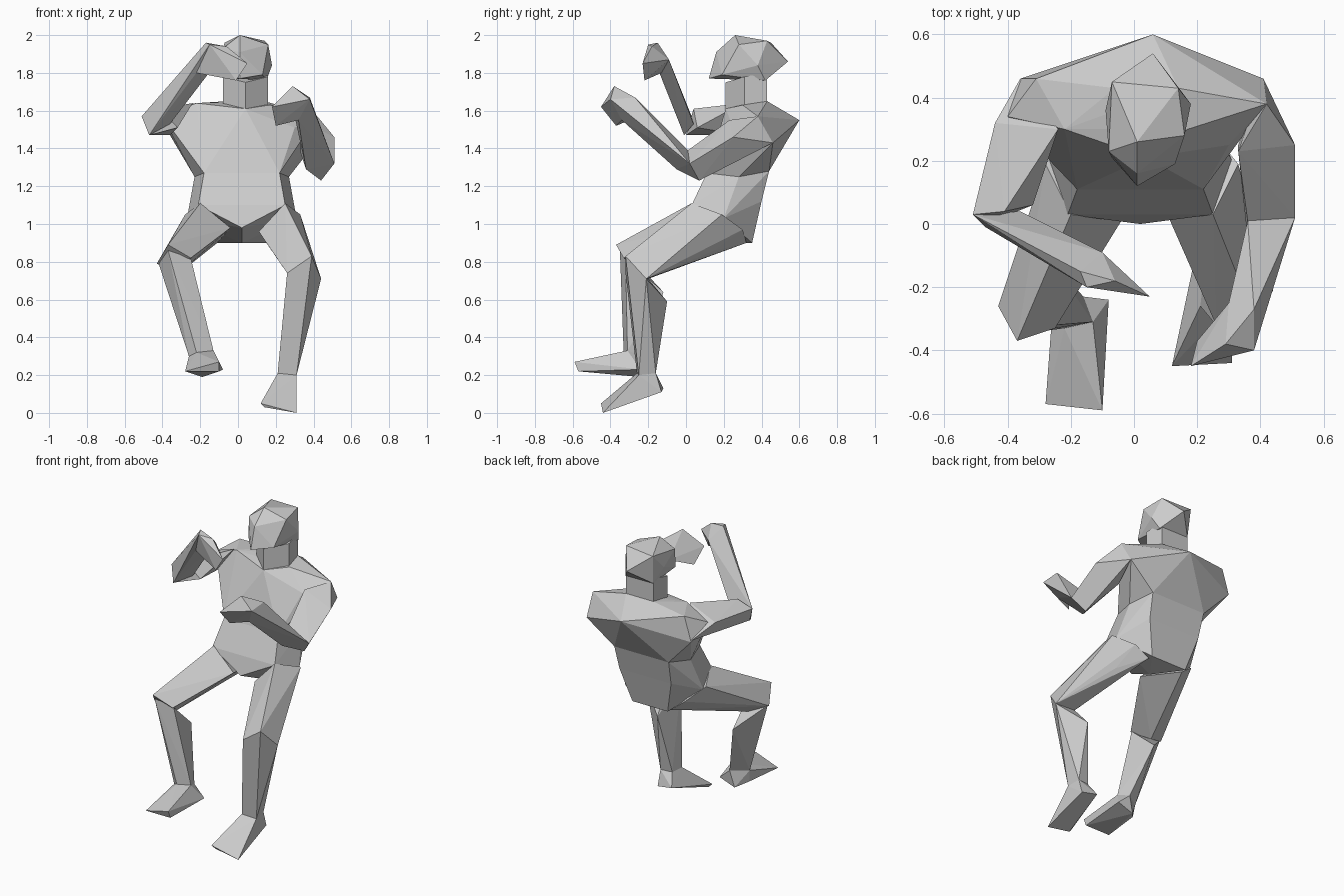
import bpy
import bmesh
from mathutils import Vector

default_cube = bpy.data.objects.get("Cube")
if default_cube:
    bpy.data.objects.remove(default_cube, do_unlink=True)

# One flat grey for the whole figure
grey = bpy.data.materials.new("plain grey")
grey.use_nodes = True
colour = (0.6, 0.6, 0.6, 1)
grey.diffuse_color = colour
grey.node_tree.nodes["Principled BSDF"].inputs["Base Color"].default_value = colour

HUNDREDTH = 0.01
BODY_MIDDLE = 2
NECK_MIDDLE = 4


def pair(x, y, z, middle=BODY_MIDDLE):
    """Two matching points on either side of a middle line."""
    return [(middle - x, y, z), (middle + x, y, z)]


def faceted_part(name, *sections):
    """Skin cross-sections (given in hundredths) with a tight faceted shell."""
    bm = bmesh.new()
    for section in sections:
        for point in section:
            bm.verts.new(Vector(point) * HUNDREDTH)
    bmesh.ops.convex_hull(bm, input=bm.verts[:])
    unused = [v for v in bm.verts if not v.link_faces]
    bmesh.ops.delete(bm, geom=unused, context='VERTS')
    bmesh.ops.recalc_face_normals(bm, faces=bm.faces[:])
    mesh = bpy.data.meshes.new(name)
    bm.to_mesh(mesh)
    bm.free()
    mesh.materials.append(grey)
    part = bpy.data.objects.new(name, mesh)
    bpy.context.collection.objects.link(part)
    return part


def jointed_limb(names, *joints):
    """Chain of parts in which neighbours share a joint section."""
    for name, start, end in zip(names, joints, joints[1:]):
        faceted_part(name, start, end)


# Torso: shoulders, waist, hips and seat
neck_root = pair(10, 43, 165, NECK_MIDDLE)
collar = neck_root + [(-22, 30, 164), (17, 30, 163), (4, 21, 161), (30, 25, 151), (6, 60, 155)]
shoulders = [(-36, 46, 147), (-31, 46, 163), (-40, 34, 157), (41, 46, 143), (42, 38, 157)]
waist = pair(20, 11, 127) + pair(25, 28, 125) + pair(20, 44, 128)
hips = pair(23, 3, 110) + pair(29, 20, 103) + pair(19, 40, 112)
seat = pair(13, 35, 90) + [(2, 0, 98), (2, 17, 90)]
faceted_part("chest", collar, shoulders, waist)
faceted_part("abdomen", waist, hips)
faceted_part("pelvis", hips, seat)

# Neck and head
neck_base = neck_root + pair(12, 31, 163, NECK_MIDDLE) + [(NECK_MIDDLE, 21, 160)]
neck_top = [(x, y, z + 15) for x, y, z in neck_base]
faceted_part("neck", neck_base, neck_top)
crown = [(1, 26, 200), (-7, 45, 196), (14, 43, 197), (16, 28, 195), (-8, 23, 193)]
face_line = [(1, 16, 191), (6, 54, 186), (18, 38, 184), (-9, 36, 186)]
jaw = [(1, 12, 177), (13, 19, 179), (-7, 21, 180), (15, 42, 176), (-6, 43, 177)]
faceted_part("head", crown, face_line, jaw)

# Right arm, bent up with the hand at the brow
right_shoulder = [(-36, 46, 148), (-44, 32, 157), (-36, 30, 147), (-24, 30, 164)]
right_elbow = [(-51, 3, 157), (-47, 0, 147), (-41, 4, 161), (-32, 6, 151)]
right_forearm_root = [(-51, 3, 157), (-47, -1, 147), (-36, 4, 153), (-41, -4, 156)]
right_wrist = [(-17, -15, 196), (-22, -13, 180), (-10, -9, 187), (-15, -20, 195)]
right_fingers = [(5, -23, 185), (-1, -22, 176), (-6, -18, 194)]
faceted_part("right_upper_arm", right_shoulder, right_elbow)
jointed_limb(["right_forearm", "right_hand"],
             right_forearm_root, right_wrist, right_fingers)

# Left arm, reaching forward
left_shoulder = [(41, 46, 143), (51, 25, 146), (42, 38, 157), (33, 23, 155), (33, 25, 138)]
left_elbow = [(51, 2, 132), (44, 7, 123), (36, 1, 139), (36, -5, 129)]
left_wrist = [(38, -27, 167), (30, -25, 157), (38, -40, 166), (32, -34, 155)]
left_fingers = [(18, -45, 162), (29, -38, 173), (20, -37, 152)]
jointed_limb(["left_upper_arm", "left_forearm", "left_hand"],
             left_shoulder, left_elbow, left_wrist, left_fingers)

# Right leg, lifted
right_hip = [(-20, 3, 111), (-4, 1, 98), (-28, 19, 105), (-11, 32, 90), (-17, 15, 87), (-20, 30, 97)]
right_knee = [(-37, -37, 89), (-43, -26, 79), (-25, -33, 82), (-31, -21, 74)]
right_calf = [(-37, -35, 86), (-42, -26, 79), (-25, -32, 82), (-26, -12, 64)]
right_ankle = [(-26, -30, 30), (-22, -33, 32), (-13, -31, 33), (-16, -23, 30)]
right_heel = [(-25, -31, 22), (-19, -24, 19), (-8, -24, 23)]
right_toes = [(-28, -57, 22), (-10, -59, 27), (-10, -57, 22)]
faceted_part("right_thigh", right_hip, right_knee)
faceted_part("right_shin", right_calf, right_ankle)
faceted_part("right_foot", right_ankle, right_heel, right_toes)

# Left leg, planted
left_hip = [(25, 3, 111), (11, 2, 96), (33, 19, 105), (15, 32, 90), (27, 15, 86), (24, 30, 97)]
left_knee = [(26, -32, 74), (39, -32, 83), (44, -21, 71), (30, -20, 71)]
left_calf = left_knee + [(28, -10, 59)]
left_ankle = [(21, -26, 21), (31, -25, 20), (30, -16, 21), (22, -17, 21)]
left_heel = [(19, -12, 13), (30, -13, 11)]
left_toes = [(12, -45, 5), (31, -44, 0), (14, -44, 3)]
faceted_part("left_thigh", left_hip, left_knee)
faceted_part("left_shin", left_calf, left_ankle)
faceted_part("left_foot", left_ankle, left_heel, left_toes)
